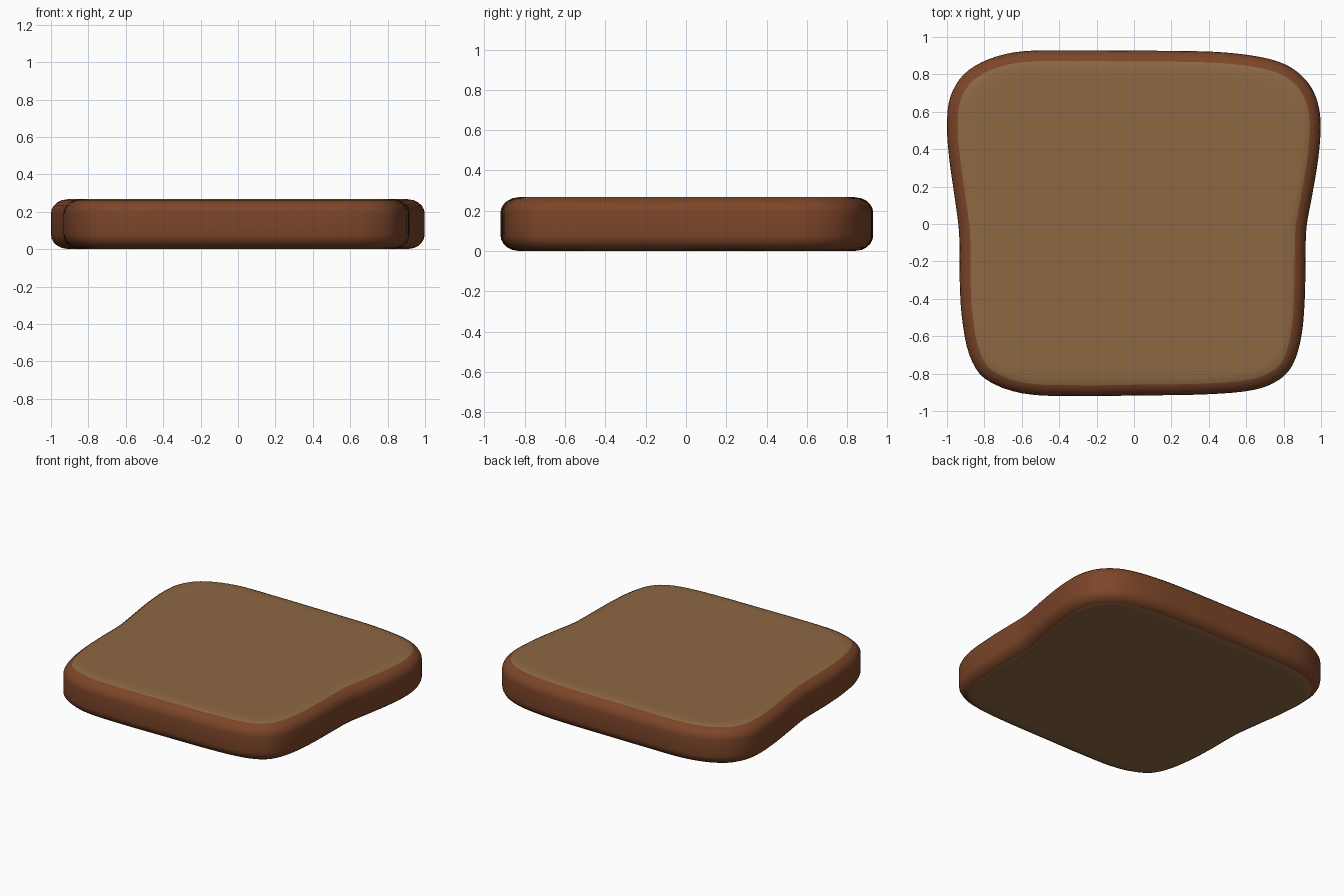
import bpy, bmesh, math
from mathutils import Vector

if "Cube" in bpy.data.objects:
    bpy.data.objects.remove(bpy.data.objects["Cube"])

H = 0.268          # slice thickness
RX, RZ = 0.095, 0.078  # edge rounding, horizontal and vertical
STEPS = 4          # spline samples per outline point

def material(name, rgb):
    m = bpy.data.materials.new(name)
    m.diffuse_color = (*rgb, 1)
    m.use_nodes = True
    m.node_tree.nodes["Principled BSDF"].inputs["Base Color"].default_value = m.diffuse_color
    return m

# Outline seen from above, clockwise from the back middle
OUTLINE = [
    (0, .927), (.4, .922), (.6, .905), (.75, .875), (.85, .83), (.935, .75),
    (.982, .65), (.998, .53), (.985, .35), (.952, .15), (.922, -.02),
    (.917, -.2), (.913, -.4), (.895, -.6), (.85, -.75), (.78, -.83),
    (.65, -.885), (.4, -.91), (0, -.917), (-.3, -.92), (-.6, -.905),
    (-.8, -.825), (-.88, -.7), (-.92, -.5), (-.932, -.3), (-.935, -.05),
    (-.96, .15), (-.988, .35), (-1.0, .53), (-.982, .68), (-.91, .8),
    (-.78, .88), (-.6, .923), (-.3, .928)]

def smooth_loop(pts):
    """Closed Catmull-Rom curve with centripetal-like chord scaling."""
    p = [Vector(q) for q in pts]
    n, out = len(p), []
    for i in range(n):
        a, b, c, d = p[i - 1], p[i], p[(i + 1) % n], p[(i + 2) % n]
        l0, l1, l2 = (b - a).length, (c - b).length, (d - c).length
        m0 = (c - a) / (l0 + l1) * l1
        m1 = (d - b) / (l1 + l2) * l1
        for k in range(STEPS):
            t = k / STEPS
            out.append((2*t**3 - 3*t*t + 1) * b + (t**3 - 2*t*t + t) * m0
                       + (3*t*t - 2*t**3) * c + (t**3 - t*t) * m1)
    return out

loop = smooth_loop(OUTLINE)
N = len(loop)
inward = []
for i in range(N):
    t = (loop[(i + 2) % N] - loop[i - 2]).normalized()
    inward.append(Vector((t.y, -t.x)))

# Cross-section of the rim: (inset, z) from the bottom face to the top face
angles = [90, 67, 50, 33, 16, 0]
lower = [(RX * (1 - math.cos(math.radians(a))), RZ * (1 - math.sin(math.radians(a)))) for a in angles]
profile = [(0.14, 0)] + lower
profile += [(d, H - z) for d, z in reversed(profile)]

bm = bmesh.new()
rings = [[bm.verts.new((*(loop[i] + inward[i] * d), z)) for i in range(N)]
         for d, z in profile]

# Rim bands: crust outside, crumb on the two cut faces
for j in range(len(rings) - 1):
    crust = max(profile[j][0], profile[j + 1][0]) < 0.06
    for i in range(N):
        k = (i + 1) % N
        f = bm.faces.new((rings[j][i], rings[j][k], rings[j + 1][k], rings[j + 1][i]))
        f.material_index = 0 if crust else 1

# Flat crumb centres
for ring, z in ((rings[0], 0), (rings[-1], H)):
    mid = bm.verts.new((0, 0, z))
    for i in range(N):
        bm.faces.new((ring[i], ring[(i + 1) % N], mid)).material_index = 1

bmesh.ops.recalc_face_normals(bm, faces=bm.faces)
for f in bm.faces:
    f.smooth = True
mesh = bpy.data.meshes.new("bread_slice")
bm.to_mesh(mesh)
bm.free()
mesh.materials.append(material("crust brown", (0.20, 0.06, 0.022)))
mesh.materials.append(material("crumb tan", (0.27, 0.138, 0.055)))
bpy.context.collection.objects.link(bpy.data.objects.new("bread_slice", mesh))
